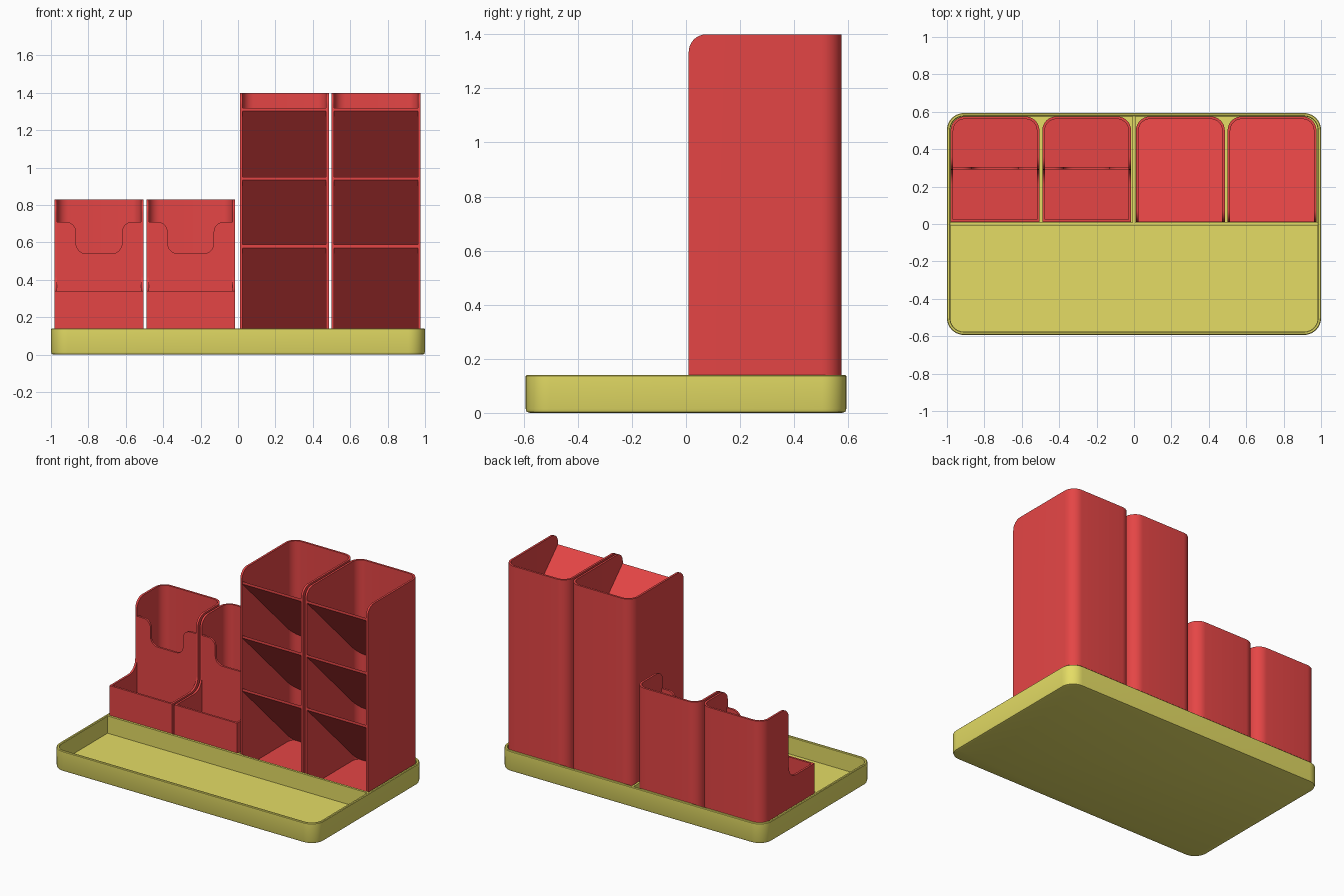
import bpy, bmesh, math
from mathutils import Vector

if "Cube" in bpy.data.objects:
    bpy.data.objects.remove(bpy.data.objects["Cube"])


def material(name, color):
    m = bpy.data.materials.new(name)
    m.diffuse_color = color
    m.use_nodes = True
    m.node_tree.nodes["Principled BSDF"].inputs["Base Color"].default_value = m.diffuse_color
    return m


RED = material("red_plastic", (0.78, 0.06, 0.06, 1))
YELLOW = material("yellow_plastic", (0.78, 0.72, 0.13, 1))


def fillet(corners, steps=8):
    """Round right-angled corners given as (u, v, radius)."""
    out = []
    n = len(corners)
    for i, (u, v, r) in enumerate(corners):
        c = Vector((u, v))
        if r == 0:
            out.append(c)
            continue
        d1 = (Vector(corners[i - 1][:2]) - c).normalized()
        d2 = (Vector(corners[(i + 1) % n][:2]) - c).normalized()
        mid = c + r * (d1 + d2)
        for k in range(steps + 1):
            a = math.pi / 2 * k / steps
            out.append(mid - r * (d2 * math.cos(a) + d1 * math.sin(a)))
    return out


def loft(name, loops, mat):
    """Skin a stack of equal-length loops and cap both ends."""
    bm = bmesh.new()
    rings = [[bm.verts.new(p) for p in loop] for loop in loops]
    for a, b in zip(rings, rings[1:]):
        for i in range(len(a)):
            j = (i + 1) % len(a)
            bm.faces.new((a[i], a[j], b[j], b[i]))
    bm.faces.new(rings[0])
    bm.faces.new(rings[-1])
    bmesh.ops.recalc_face_normals(bm, faces=bm.faces)
    me = bpy.data.meshes.new(name)
    bm.to_mesh(me)
    bm.free()
    ob = bpy.data.objects.new(name, me)
    bpy.context.collection.objects.link(ob)
    me.materials.append(mat)
    return ob


def prism(name, pts, axis, a, b, mat=RED):
    place = {"x": lambda u, v, w: (w, u, v),
             "y": lambda u, v, w: (u, w, v),
             "z": lambda u, v, w: (u, v, w)}[axis]
    return loft(name, [[place(u, v, w) for u, v in pts] for w in (a, b)], mat)


def boolean(ob, cutter, op):
    m = ob.modifiers.new("cut", "BOOLEAN")
    m.object, m.operation, m.solver = cutter, op, "EXACT"
    bpy.context.view_layer.objects.active = ob
    bpy.ops.object.modifier_apply(modifier="cut")
    bpy.data.objects.remove(cutter)


def smooth(ob):
    bpy.ops.object.select_all(action="DESELECT")
    ob.select_set(True)
    bpy.context.view_layer.objects.active = ob
    bpy.ops.object.shade_smooth_by_angle(angle=math.radians(30))


def box(x0, x1, y0, y1):
    return [(x0, y0), (x1, y0), (x1, y1), (x0, y1)]


# Tray with rounded corners, soft bottom edge and hollow inside
def tray_loop(inset, z):
    x, y, r = 1 - inset, 0.593 - inset, 0.09 - inset
    pts = fillet([(-x, -y, r), (x, -y, r), (x, y, r), (-x, y, r)], 10)
    return [(p.x, p.y, z) for p in pts]


loft("tray", [tray_loop(i, z) for i, z in (
    (0.015, 0), (0.004, 0.004), (0, 0.015), (0, 0.136), (0.004, 0.14),
    (0.014, 0.14), (0.018, 0.136), (0.018, 0.02))], YELLOW)
# Tray dividers
prism("tray_cross_divider", box(-0.985, 0.985, -0.007, 0.008), "z", 0.015, 0.138, YELLOW)
prism("tray_back_divider", box(-0.007, 0.007, 0.005, 0.58), "z", 0.015, 0.138, YELLOW)

W, T = 0.2375, 0.014      # half width and wall thickness
F, B, Z0 = 0.01, 0.575, 0.021   # front, back and base of the containers


def plan(cx, inset, front):
    w, r = W - inset, 0.075 - inset
    return fillet([(cx - w, front, 0), (cx + w, front, 0),
                   (cx + w, B - inset, r), (cx - w, B - inset, r)])


def container(name, cx, side, inner_front):
    """Rounded shell trimmed to a side profile and hollowed out."""
    ob = prism(name, plan(cx, 0, F), "z", Z0, 1.6)
    boolean(ob, prism("trim", fillet(side), "x", cx - 0.4, cx + 0.4), "INTERSECT")
    boolean(ob, prism("hollow", plan(cx, T, inner_front), "z", Z0 + 0.016, 1.7), "DIFFERENCE")


# Tall dispensers with sloping shelves
tower_side = [(-0.1, 0, 0), (0.7, 0, 0), (0.7, 1.4, 0), (F, 1.4, 0.065), (F, 0.1, 0), (-0.1, 0.1, 0)]
for n, cx in enumerate((0.248, 0.738), 1):
    container(f"tower_{n}", cx, tower_side, -0.1)
    for k, lip in enumerate((0.59, 0.953, 1.322), 1):
        pts = plan(cx, T - 0.003, F + 0.002)
        loft(f"tower_{n}_shelf_{k}",
             [[(p.x, p.y, lip - d - (p.y - F)) for p in pts] for d in (0.018, 0)], RED)

# Low bins: tall rear pocket, short front pocket, notched wall between
bin_side = [(-0.1, 0, 0), (0.7, 0, 0), (0.7, 0.83, 0), (0.29, 0.83, 0.07),
            (0.29, 0.34, 0.08), (-0.1, 0.34, 0)]
for n, cx in enumerate((-0.743, -0.253), 1):
    container(f"bin_{n}", cx, bin_side, F + T)
    w = W - 0.005
    wall = fillet([(cx - w, 0.03, 0), (cx + w, 0.03, 0), (cx + w, 0.71, 0),
                   (cx + 0.123, 0.71, 0.055), (cx + 0.123, 0.54, 0.055),
                   (cx - 0.123, 0.54, 0.055), (cx - 0.123, 0.71, 0.055), (cx - w, 0.71, 0)])
    prism(f"bin_{n}_notched_wall", wall, "y", 0.291, 0.305)

for ob in list(bpy.context.scene.objects):
    smooth(ob)
